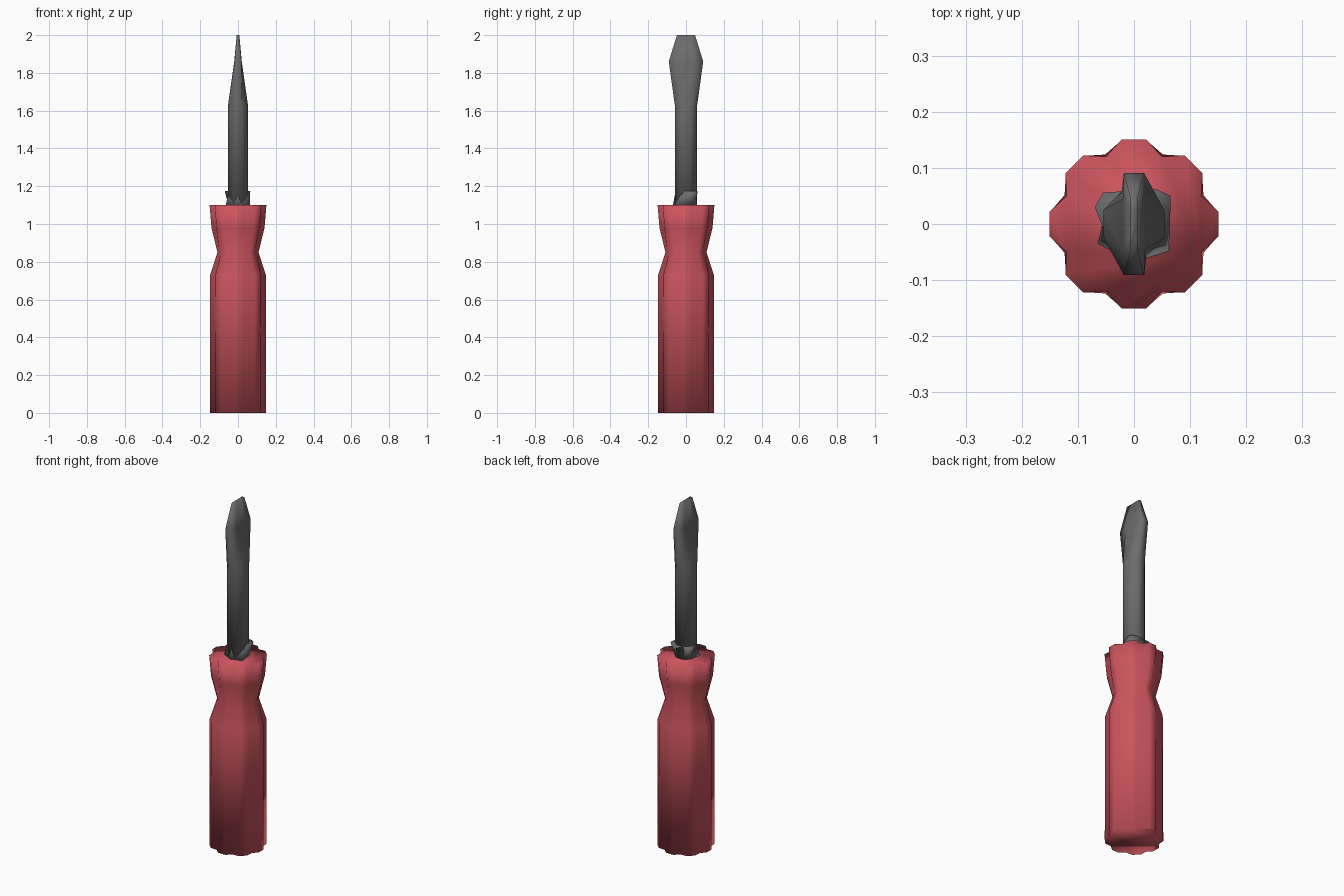
import bpy
import bmesh
from math import cos, sin, tau, radians

cube = bpy.data.objects.get("Cube")
if cube:
    bpy.data.objects.remove(cube, do_unlink=True)


def material(name, color):
    mat = bpy.data.materials.new(name)
    mat.use_nodes = True
    mat.diffuse_color = color
    bsdf = next(n for n in mat.node_tree.nodes if n.type == "BSDF_PRINCIPLED")
    bsdf.inputs["Base Color"].default_value = color
    return mat


def loft(name, rings, mat):
    """Skin a list of equally sized 3D rings and cap both ends."""
    bm = bmesh.new()
    loops = [[bm.verts.new(p) for p in ring] for ring in rings]
    count = len(loops[0])
    for low, high in zip(loops, loops[1:]):
        for i in range(count):
            j = (i + 1) % count
            bm.faces.new((low[i], low[j], high[j], high[i]))
    bm.faces.new(loops[0])
    bm.faces.new(loops[-1])
    bmesh.ops.recalc_face_normals(bm, faces=bm.faces)
    mesh = bpy.data.meshes.new(name)
    bm.to_mesh(mesh)
    bm.free()
    mesh.materials.append(mat)
    mesh.polygons.foreach_set("use_smooth", [True] * len(mesh.polygons))
    obj = bpy.data.objects.new(name, mesh)
    bpy.context.collection.objects.link(obj)
    return obj


def fluted_ring(z, ridge, valley, flutes=8, half_width=radians(8.5)):
    """Flat-topped ridges with one valley point between neighbours."""
    ring = []
    for i in range(flutes):
        a = tau * i / flutes
        for angle, r in ((a - half_width, ridge), (a + half_width, ridge),
                         (a + tau / flutes / 2, valley)):
            ring.append((r * cos(angle), r * sin(angle), z))
    return ring


def blade_ring(z, x_wide, x_narrow, y_wide, y_narrow):
    """Eight-sided section, symmetric in x and y."""
    quarter = [(x_wide, y_narrow), (x_narrow, y_wide)]
    right = [(x, -y) for x, y in reversed(quarter)] + quarter
    return [(x, y, z) for x, y in right] + [(-x, -y, z) for x, y in right]


red = material("handle red", (0.60, 0.09, 0.11, 1))
grey = material("steel grey", (0.15, 0.15, 0.15, 1))

# Fluted grip with a waist and a flared head: height, ridge and valley radius
grip = [(0, 0.151, 0.134), (0.73, 0.149, 0.130), (0.85, 0.110, 0.107),
        (0.98, 0.142, 0.126), (1.10, 0.152, 0.130)]
loft("handle", [fluted_ring(*g) for g in grip], red)

# Shaft running into the flattened blade
sections = [(1.08, 0.054, 0.022, 0.058, 0.025), (1.62, 0.054, 0.022, 0.058, 0.025),
            (1.86, 0.020, 0.018, 0.091, 0.045), (2.00, 0.007, 0.007, 0.048, 0.024)]
loft("shaft_and_blade", [blade_ring(*s) for s in sections], grey)

# Skewed collar at the base of the shaft
collar_base = [(0.05, 0.03), (0.03, 0.05), (-0.03, 0.05), (-0.05, 0.03),
               (-0.065, -0.035), (0, -0.07), (0.062, -0.05), (0.055, 0)]
collar_top = [(0.065, 0.05), (0.04, 0.062), (-0.055, 0.056), (-0.07, 0.03),
              (-0.05, -0.02), (0, -0.055), (0.05, -0.02), (0.065, 0.03)]
loft("collar", [[(x, y, 1.095) for x, y in collar_base],
                [(x, y, 1.175) for x, y in collar_top]], grey)
